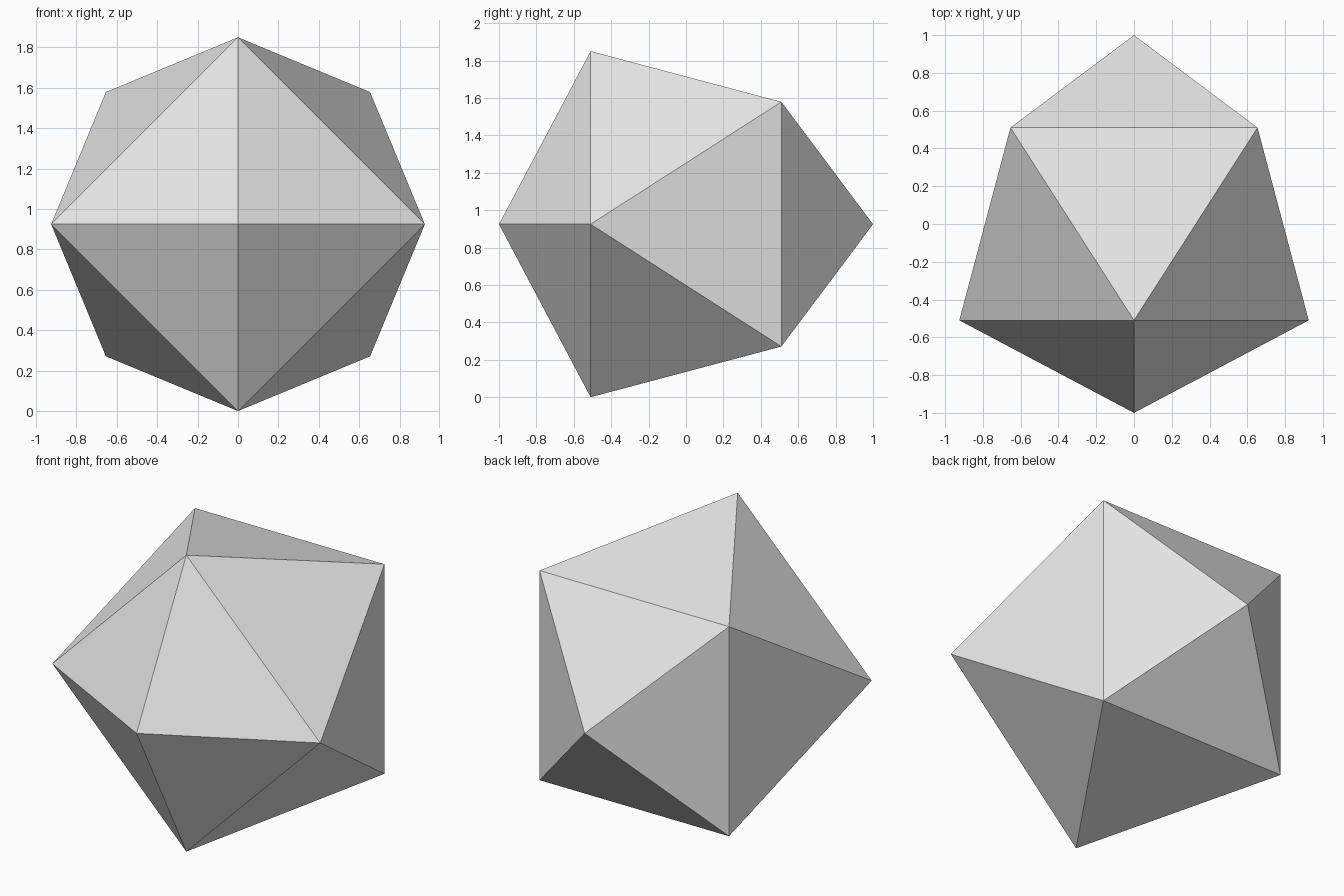
import bpy, bmesh
from math import sin, cos, pi

default_cube = bpy.data.objects.get("Cube")
if default_cube:
    bpy.data.objects.remove(default_cube, do_unlink=True)

RADIUS = 0.925   # radius of both square rings
RING_Y = 0.51    # distance of each ring from the middle
SIDES = 4

# Plain grey material
grey = bpy.data.materials.new("light_grey")
grey.use_nodes = True
colour = (0.8, 0.8, 0.8, 1)
grey.diffuse_color = colour
grey.node_tree.nodes["Principled BSDF"].inputs["Base Color"].default_value = colour

bm = bmesh.new()


def ring(y, twist):
    """Square ring of points around the y axis."""
    for i in range(SIDES):
        a = twist + 2 * pi * i / SIDES
        bm.verts.new((RADIUS * cos(a), y, RADIUS + RADIUS * sin(a)))


# Front and back rings, twisted by half a step, each capped by a tip
ring(-RING_Y, 0)
ring(RING_Y, pi / SIDES)
for y in (-1, 1):
    bm.verts.new((0, y, RADIUS))

# Sixteen flat triangles wrap the points
bmesh.ops.convex_hull(bm, input=bm.verts[:])
bmesh.ops.recalc_face_normals(bm, faces=bm.faces[:])

mesh = bpy.data.meshes.new("faceted_solid")
bm.to_mesh(mesh)
bm.free()
mesh.materials.append(grey)
solid = bpy.data.objects.new("faceted_solid", mesh)
bpy.context.collection.objects.link(solid)
